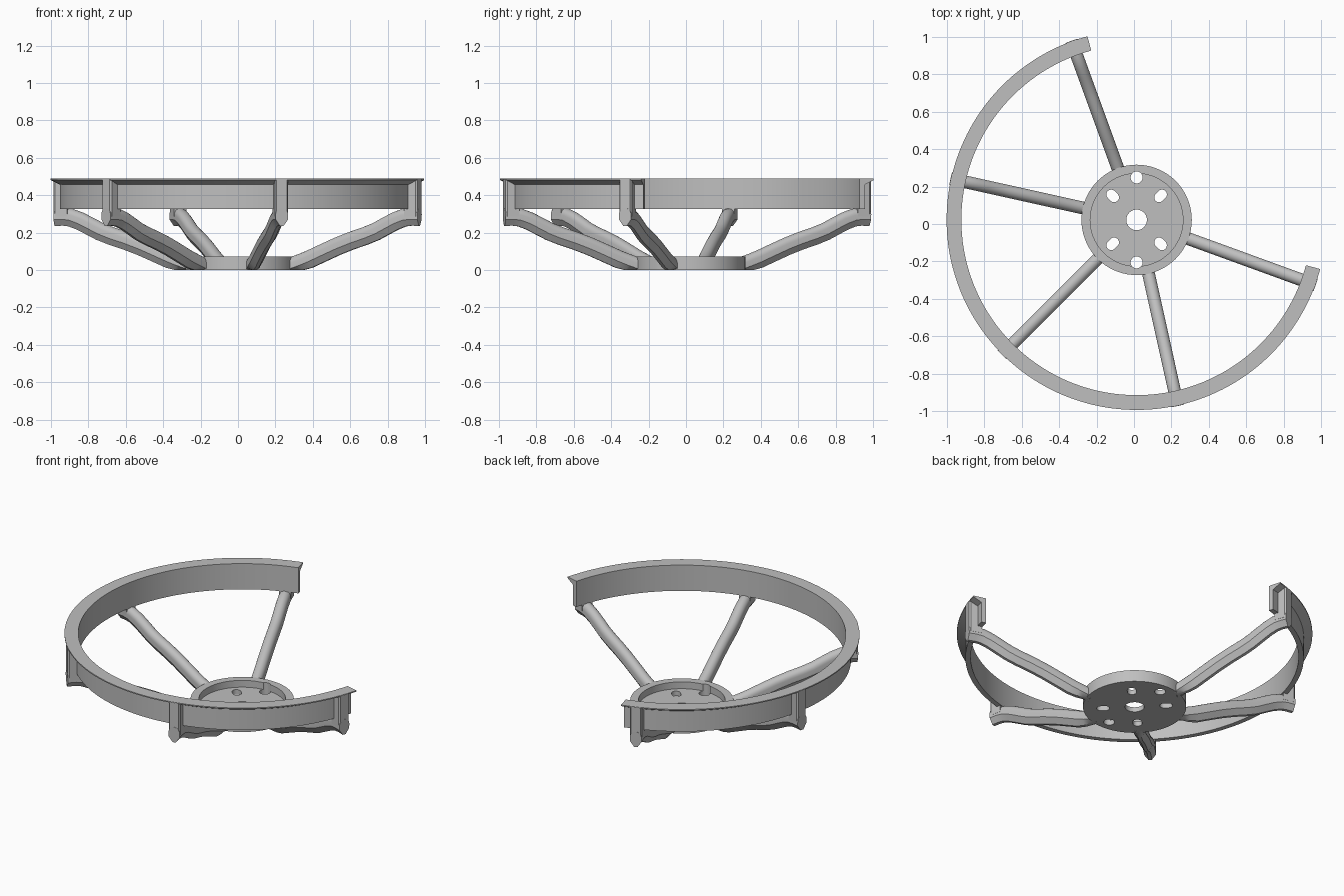
import bpy, bmesh, math
from mathutils import Vector

if "Cube" in bpy.data.objects:
    bpy.data.objects.remove(bpy.data.objects["Cube"])

CENTER = Vector((0.014, 0.022, 0))
grey = bpy.data.materials.new("plain_grey")
grey.diffuse_color = (0.52, 0.52, 0.52, 1)
grey.use_nodes = True
grey.node_tree.nodes["Principled BSDF"].inputs["Base Color"].default_value = grey.diffuse_color


def finish(name, bm):
    bmesh.ops.recalc_face_normals(bm, faces=bm.faces)
    me = bpy.data.meshes.new(name)
    bm.to_mesh(me)
    bm.free()
    ob = bpy.data.objects.new(name, me)
    ob.location = CENTER
    me.materials.append(grey)
    bpy.context.collection.objects.link(ob)
    bpy.ops.object.select_all(action='DESELECT')
    ob.select_set(True)
    bpy.context.view_layer.objects.active = ob
    return ob


def loft(name, rings, closed=False):
    """Skin a list of equal point loops, capping the ends unless closed."""
    bm = bmesh.new()
    loops = [[bm.verts.new(p) for p in ring] for ring in rings]
    n = len(loops[0])
    pairs = list(zip(loops, loops[1:]))
    if closed:
        pairs.append((loops[-1], loops[0]))
    for a, b in pairs:
        for i in range(n):
            j = (i + 1) % n
            bm.faces.new((a[i], a[j], b[j], b[i]))
    if not closed:
        bm.faces.new(loops[0])
        bm.faces.new(loops[-1])
    return finish(name, bm)


def polar(r, deg, z, side=0.0):
    a = math.radians(deg)
    return Vector((r * math.cos(a) - side * math.sin(a),
                   r * math.sin(a) + side * math.cos(a), z))


def lathe(name, profile, start, sweep, steps):
    full = sweep == 360
    count = steps if full else steps + 1
    return loft(name, [[polar(r, start + sweep * i / steps, z) for r, z in profile]
                       for i in range(count)], full)


def smooth(ob):
    bpy.ops.object.shade_smooth_by_angle(angle=math.radians(30))


# Guard ring: open band with an outward lip
ring = lathe("guard_ring",
             [(0.937, 0.326), (0.967, 0.326), (0.967, 0.456),
              (1.016, 0.481), (1.016, 0.488), (0.937, 0.488)], 105, 240, 120)
smooth(ring)

# Hub: shallow dish with a centre bore
hub = lathe("hub", [(0.055, 0), (0.295, 0), (0.295, 0.073), (0.248, 0.073),
                    (0.248, 0.03), (0.055, 0.03)], 0, 360, 72)


# Bolt holes and radial slots through the hub
def cut_slot(radius, deg, r, half):
    outline = []
    for i in range(24):
        a = math.radians(-90 + 360 * (i + 0.5) / 24)
        shift = half if math.cos(a) > 0 else -half
        outline.append((radius + shift + r * math.cos(a), r * math.sin(a)))
    cutter = loft("hole_cutter", [[polar(u, deg, z, v) for u, v in outline]
                                  for z in (-0.1, 0.2)])
    cutter.hide_render = True
    mod = hub.modifiers.new("hole", 'BOOLEAN')
    mod.operation = 'DIFFERENCE'
    mod.solver = 'EXACT'
    mod.object = cutter
    bpy.context.view_layer.objects.active = hub
    bpy.ops.object.modifier_apply(modifier=mod.name)
    bpy.data.objects.remove(cutter)


for deg in (90, 270):
    cut_slot(0.227, deg, 0.032, 0.0)
for deg in (45, 135, 225, 315):
    cut_slot(0.181, deg, 0.026, 0.011)
bpy.ops.object.select_all(action='DESELECT')
hub.select_set(True)
bpy.context.view_layer.objects.active = hub
smooth(hub)

# Spoke section: round top, straight sides, keeled bottom
section = [(0.034 * math.cos(math.pi * i / 10), 0.014 + 0.034 * math.sin(math.pi * i / 10))
           for i in range(11)]
section += [(-0.034, -0.014), (-0.010, -0.048), (0.010, -0.048), (0.034, -0.014)]
# Spoke centre line as radius and height
path = [(0.262, 0.012), (0.30, 0.024), (0.34, 0.038), (0.39, 0.057), (0.46, 0.088),
        (0.55, 0.127), (0.63, 0.157), (0.71, 0.183), (0.77, 0.206), (0.83, 0.237),
        (0.88, 0.262), (0.93, 0.280), (0.97, 0.285), (1.018, 0.284)]

for k in range(5):
    deg = 110 + 57.5 * k
    rings = []
    for i, (r, z) in enumerate(path):
        a, b = path[max(i - 1, 0)], path[min(i + 1, len(path) - 1)]
        t = Vector((b[0] - a[0], b[1] - a[1])).normalized()
        ring_pts = []
        for u, v in section:
            rr = max(r - v * t.y, 0.255)
            zz = max(z + v * t.x, 0.0)
            if rr < 0.29:
                zz = min(zz, 0.07)
            ring_pts.append(polar(rr, deg, zz, u))
        rings.append(ring_pts)
    smooth(loft(f"spoke_{k + 1}", rings))

    # Upright post tying the spoke end to the ring
    plan = [(0.942, -0.035), (1.008, -0.035), (1.018, -0.028),
            (1.018, 0.028), (1.008, 0.035), (0.942, 0.035)]
    loft(f"post_{k + 1}", [[polar(r, deg, z, s) for r, s in plan] for z in (0.285, 0.486)])
